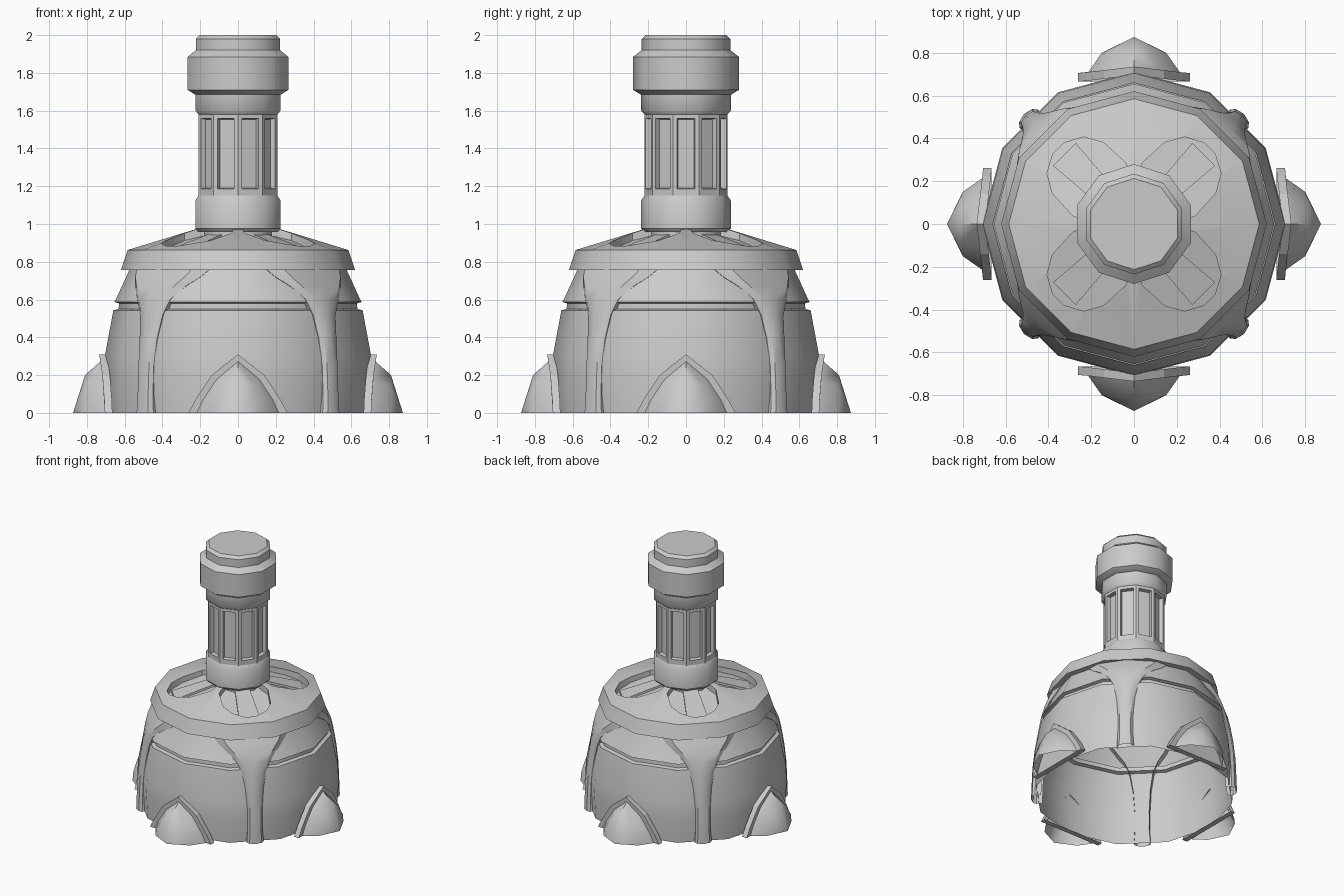
import bpy, bmesh
from math import sin, cos, pi, radians
from mathutils import Matrix, Vector

old = bpy.data.objects.get("Cube")
if old:
    bpy.data.objects.remove(old, do_unlink=True)

grey = bpy.data.materials.new("plain grey")
grey.use_nodes = True
grey.diffuse_color = (0.6, 0.6, 0.6, 1)
grey.node_tree.nodes["Principled BSDF"].inputs["Base Color"].default_value = (0.6, 0.6, 0.6, 1)


def finish(name, bm, smooth=None):
    """Turn a bmesh into a named, shaded object."""
    bmesh.ops.recalc_face_normals(bm, faces=bm.faces)
    mesh = bpy.data.meshes.new(name)
    bm.to_mesh(mesh)
    bm.free()
    mesh.materials.append(grey)
    ob = bpy.data.objects.new(name, mesh)
    bpy.context.collection.objects.link(ob)
    if smooth:
        shade(ob, smooth)
    return ob


def shade(ob, angle):
    bpy.ops.object.select_all(action='DESELECT')
    ob.select_set(True)
    bpy.context.view_layer.objects.active = ob
    bpy.ops.object.shade_smooth_by_angle(angle=radians(angle))


def loft(bm, rings, closed):
    """Join rows of points with quads and return the vertex rows."""
    rows = [[bm.verts.new(p) for p in ring] for ring in rings]
    for a, b in zip(rows, rows[1:]):
        n = len(a)
        for i in range(n if closed else n - 1):
            j = (i + 1) % n
            bm.faces.new((a[i], a[j], b[j], b[i]))
    return rows


def lathe(profile, sides, start=0.0, bottom=True, top=True):
    bm = bmesh.new()
    angles = [start + 2 * pi * i / sides for i in range(sides)]
    rows = loft(bm, [[(r * cos(a), r * sin(a), z) for a in angles] for r, z in profile], True)
    if bottom:
        bm.faces.new(rows[0])
    if top:
        bm.faces.new(rows[-1])
    return bm


# Domed body, open underneath, with a groove around it
body = [(.70, 0), (.71, .18), (.705, .3), (.66, .543), (.632, .55),
        (.63, .58), (.655, .587), (.645, .605), (.56, .79)]
finish("body", lathe(body, 12, bottom=False, top=False), 32)

# Conical cap with four petal-shaped recesses
cap = finish("cap", lathe([(.62, .757), (.585, .862), (.2, .98)], 12))
half = [(.12, .1), (.225, .175), (.37, .168), (.455, .12), (.5, .035)]
outline = half + [(u, -v) for u, v in reversed(half)]
for k in range(4):
    turn = Matrix.Rotation(pi / 4 + k * pi / 2, 4, 'Z')
    bm = bmesh.new()
    rows = loft(bm, [[turn @ Vector((u, v, z - .3 * u * (z < 1))) for u, v in outline]
                     for z in (.98, 1.2)], True)
    bm.faces.new(rows[0])
    bm.faces.new(rows[1])
    cutter = finish("recess_cutter", bm)
    cutter.hide_render = True
    bpy.context.view_layer.objects.active = cap
    mod = cap.modifiers.new("recess", 'BOOLEAN')
    mod.operation = 'DIFFERENCE'
    mod.solver = 'EXACT'
    mod.object = cutter
    bpy.ops.object.modifier_apply(modifier=mod.name)
    bpy.data.objects.remove(cutter, do_unlink=True)

    # Raised spoke on the recess floor
    bm = bmesh.new()
    rows = loft(bm, [[turn @ Vector((u, v, z - .3 * u)) for u, v in
                      ((.15, -.05), (.46, -.075), (.46, .075), (.15, .05))]
                     for z in (.96, .997)], True)
    bm.faces.new(rows[1])
    finish("cap_spoke", bm)
shade(cap, 32)

# Ten-sided pillar: core, collars, head and slotted shaft
finish("pillar_core", lathe([(.19, .8), (.19, 1.2)], 10, pi / 2), 40)
finish("lower_collar", lathe([(.222, .958), (.237, .975), (.237, 1.125), (.215, 1.157)], 10, pi / 2), 40)
finish("upper_collar", lathe([(.215, 1.575), (.237, 1.6), (.237, 1.7)], 10, pi / 2), 40)
finish("pillar_head", lathe([(.24, 1.685), (.28, 1.71), (.28, 1.885), (.235, 1.92),
                             (.235, 1.98), (.213, 2)], 10, pi / 2), 40)
bm = lathe([(.22, 1.14), (.22, 1.165), (.22, 1.58), (.22, 1.6)], 10, pi / 2)
slots = [f for f in bm.faces if len(f.verts) == 4 and 1.3 < f.calc_center_median().z < 1.45]
bmesh.ops.recalc_face_normals(bm, faces=bm.faces)
bmesh.ops.inset_individual(bm, faces=slots, thickness=.03)
bmesh.ops.inset_individual(bm, faces=slots, thickness=.006, depth=-.028)
finish("slotted_shaft", bm)

# Corner struts flaring into arches under the cap: height, radius, half angle
strut = [(0, .715, 5), (.08, .712, 4.5), (.25, .705, 4.5), (.4, .688, 5.5), (.52, .667, 7.5),
         (.6, .648, 11), (.67, .617, 18), (.72, .594, 25), (.765, .575, 30)]
section = [(-1, -.04), (-1, .004), (-.7, .025), (0, .036), (.7, .025), (1, .004), (1, -.04)]


def wrap(a, r):
    """Radius of a twelve-sided ring at an angle from the middle of a side."""
    return r * cos(pi / 12) / cos((a + pi / 12) % (pi / 6) - pi / 12)


for k in range(4):
    middle = pi / 4 + k * pi / 2
    rings = []
    for z, r, h in strut:
        ring = []
        for t, out in section:
            a = t * radians(h)
            d = wrap(a, r) + out
            ring.append((d * cos(middle + a), d * sin(middle + a), z))
        rings.append(ring)
    bm = bmesh.new()
    loft(bm, rings, False)
    finish("corner_strut", bm, 35)

# Pointed feet with an arched flange on each side
def arch(points):
    return points + [(-x, y, z) for x, y, z in reversed(points[:-1])]


flange = arch([(.262, .705, 0), (.225, .708, .07), (.14, .718, .2), (0, .735, .31)])
base = arch([(.22, .7, 0), (.19, .7, .07), (.115, .71, .18), (0, .725, .275)])
bulge = arch([(.15, .8, 0), (.135, .805, .06), (.085, .805, .14), (0, .81, .2)])
for k in range(4):
    turn = Matrix.Rotation(k * pi / 2, 4, 'Z')
    bm = bmesh.new()
    rows = loft(bm, [[turn @ Vector((x, y - back, z)) for x, y, z in flange]
                     for back in (.04, 0)], True)
    bm.faces.new(rows[1])
    finish("foot_flange", bm)
    bm = bmesh.new()
    rows = loft(bm, [[turn @ Vector(p) for p in ring] for ring in (base, bulge)], False)
    tip = bm.verts.new(turn @ Vector((0, .873, 0)))
    for a, b in zip(rows[1], rows[1][1:]):
        bm.faces.new((a, b, tip))
    finish("foot", bm, 50)
